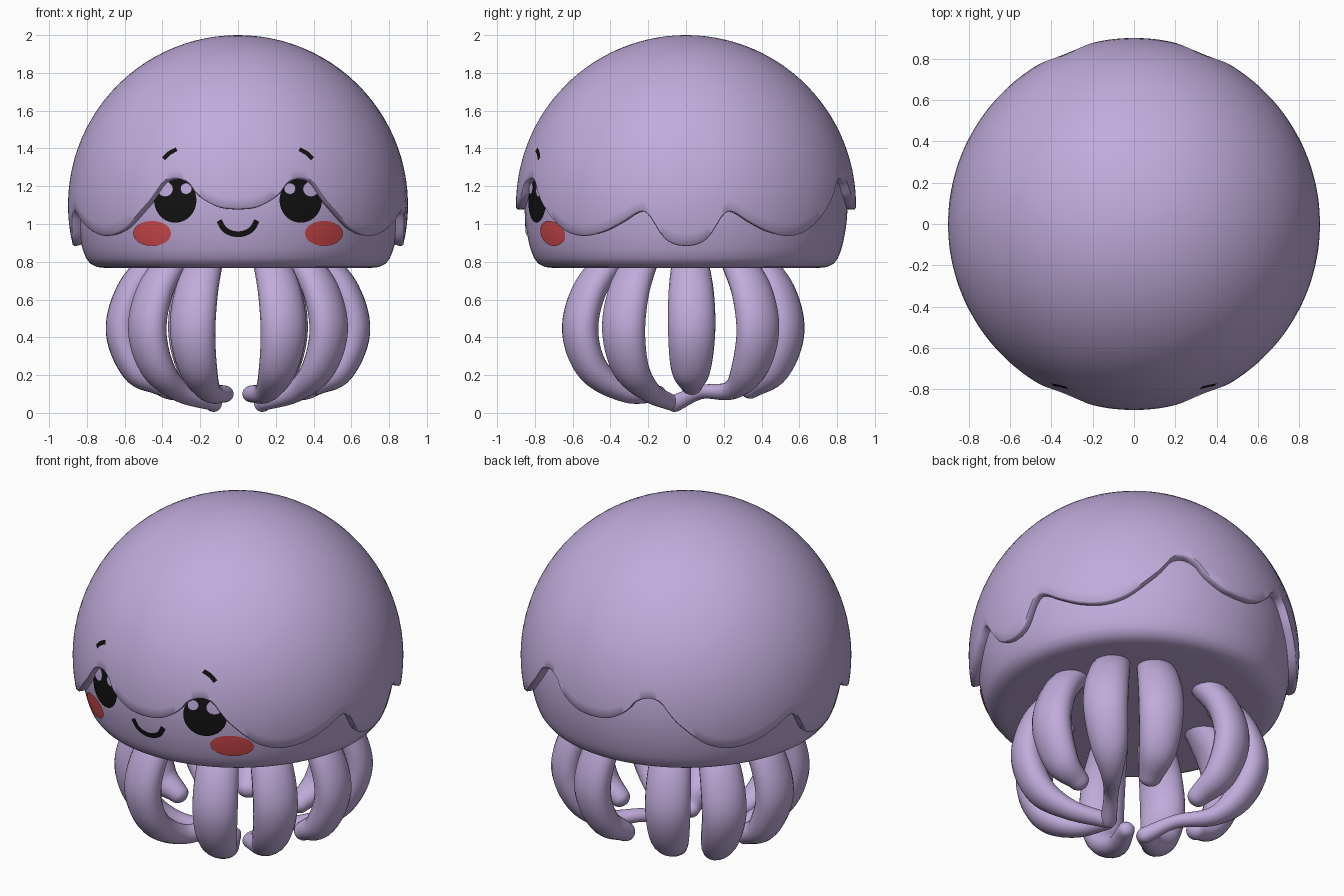
import bpy
import bmesh
from math import sin, cos, pi, sqrt, radians
from mathutils import Vector

cube = bpy.data.objects.get("Cube")
if cube:
    bpy.data.objects.remove(cube, do_unlink=True)

CENTER = Vector((0, 0, 1.1))
CAP_R, BODY_R = 0.9, 0.855


def material(name, color):
    m = bpy.data.materials.new(name)
    m.use_nodes = True
    m.diffuse_color = (*color, 1)
    m.node_tree.nodes["Principled BSDF"].inputs["Base Color"].default_value = (*color, 1)
    return m


LAVENDER = material("lavender", (0.53, 0.41, 0.71))
BLACK = material("black", (0.006, 0.006, 0.006))
RED = material("blush red", (0.66, 0.07, 0.075))


def grid(name, rows, mat, open_shell=False, caps=False):
    """Skin rows of points into a smooth surface, welding seams and poles."""
    bm = bmesh.new()
    vs = [[bm.verts.new(p) for p in row] for row in rows]
    for a, b in zip(vs, vs[1:]):
        for i in range(len(a) - 1):
            bm.faces.new((a[i], a[i + 1], b[i + 1], b[i]))
    if caps:
        bm.faces.new(vs[0][:-1])
        bm.faces.new(vs[-1][:-1])
    bmesh.ops.remove_doubles(bm, verts=bm.verts, dist=0.0004)
    bmesh.ops.recalc_face_normals(bm, faces=bm.faces)
    if open_shell:
        facing = sum(f.normal.dot(f.calc_center_median() - CENTER) * f.calc_area() for f in bm.faces)
        if facing < 0:
            bmesh.ops.reverse_faces(bm, faces=bm.faces)
    me = bpy.data.meshes.new(name)
    bm.to_mesh(me)
    bm.free()
    me.materials.append(mat)
    ob = bpy.data.objects.new(name, me)
    bpy.context.collection.objects.link(ob)
    bpy.ops.object.select_all(action='DESELECT')
    ob.select_set(True)
    bpy.context.view_layer.objects.active = ob
    bpy.ops.object.shade_smooth_by_angle(angle=radians(50))
    return ob


def catmull(points, steps):
    """Smooth curve through points of any dimension."""
    pts = [Vector(p) for p in points]
    pts = [2 * pts[0] - pts[1]] + pts + [2 * pts[-1] - pts[-2]]
    out = []
    for a, b, c, d in zip(pts, pts[1:], pts[2:], pts[3:]):
        for k in range(steps):
            t = k / steps
            out.append(0.5 * (2 * b + (c - a) * t + (2 * a - 5 * b + 4 * c - d) * t * t
                              + (3 * b - a - 3 * c + d) * t ** 3))
    return out + [pts[-2]]


# Scalloped cap: rim height by angle from the front, mirrored both ways
RIM = catmull([(0, 1.085), (6, 1.095), (11, 1.13), (14.5, 1.17), (17, 1.22), (21.5, 1.25),
               (26, 1.23), (29.5, 1.16), (33, 1.1), (42, 0.985), (51, 0.945), (60, 0.965),
               (68, 1.02), (73.5, 1.07), (77, 1.06), (82, 0.94), (86, 0.9), (90, 0.89)], 8)


def rim_height(deg):
    a = abs((deg + 180) % 360 - 180)
    a = min(a, 180 - a)
    for p, q in zip(RIM, RIM[1:]):
        if a <= q[0]:
            return p[1] + (q[1] - p[1]) * (a - p[0]) / max(q[0] - p[0], 1e-6)
    return RIM[-1][1]


def build_cap():
    seg, rings = 240, 28
    layers = [(k / rings, CAP_R) for k in range(rings + 1)]
    layers += [(1.006, 0.892), (1.007, 0.87), (1.004, 0.845)]
    rows = []
    for t, r in layers:
        row = []
        for i in range(seg + 1):
            az = 2 * pi * i / seg
            s = (rim_height(360 * i / seg) - CENTER.z) / CAP_R
            polar = t * (pi / 2 - Vector((sqrt(1 - s * s), s)).angle_signed(Vector((1, 0))))
            row.append(CENTER + r * Vector((sin(polar) * sin(az), -sin(polar) * cos(az), cos(polar))))
        rows.append(row)
    grid("cap", rows, LAVENDER, open_shell=True)


build_cap()

# Body under the cap: sphere band with a rounded lower edge and flat underside
profile = [(sqrt(BODY_R ** 2 - (z - 1.1) ** 2), z) for z in [1.5 - 0.04 * k for k in range(17)]]
profile = [(0, 1.5)] + profile + [(0.805, 0.82), (0.782, 0.79), (0.745, 0.772), (0.7, 0.767), (0, 0.767)]
grid("body", [[(r * sin(2 * pi * i / 96), -r * cos(2 * pi * i / 96), z) for i in range(97)]
              for r, z in profile], LAVENDER)


# Face details: thin plates wrapped on the rounded front
def plate(name, rows, radius, mat):
    wrap = [[(x, -sqrt(radius ** 2 - x * x - (z - CENTER.z) ** 2), z) for x, z in row] for row in rows]
    grid(name, wrap, mat, open_shell=True)


def disc(name, x, z, rx, rz, radius, mat):
    plate(name, [[(x + k / 6 * rx * cos(2 * pi * i / 40), z + k / 6 * rz * sin(2 * pi * i / 40))
                  for i in range(41)] for k in range(7)], radius, mat)


def stroke(name, path, width, radius, mat):
    pts = catmull(path, 8)
    rows = [[], [], []]
    for i, p in enumerate(pts):
        t = (pts[min(i + 1, len(pts) - 1)] - pts[max(i - 1, 0)]).normalized()
        side = Vector((-t.y, t.x)) * width / 2
        for row, k in zip(rows, (-1, 0, 1)):
            row.append(p + side * k)
    plate(name, rows, radius, mat)


for s, label in ((1, "left"), (-1, "right")):
    disc(label + "_eye", s * 0.332, 1.126, 0.112, 0.119, BODY_R + 0.008, BLACK)
    disc(label + "_eye_large_highlight", s * 0.386, 1.185, 0.041, 0.041, BODY_R + 0.016, LAVENDER)
    disc(label + "_eye_small_highlight", s * 0.275, 1.187, 0.03, 0.03, BODY_R + 0.016, LAVENDER)
    disc(label + "_cheek", s * 0.455, 0.95, 0.1, 0.066, BODY_R + 0.006, RED)
    stroke(label + "_eyebrow", [(s * 0.395, 1.345), (s * 0.365, 1.374), (s * 0.325, 1.396)],
           0.022, CAP_R + 0.006, BLACK)
stroke("mouth", [(-0.1, 1.018), (-0.075, 0.975), (-0.04, 0.953), (0, 0.946),
                 (0.04, 0.953), (0.075, 0.975), (0.1, 1.018)], 0.03, BODY_R + 0.006, BLACK)


# Tentacles: tapered oval tubes that bulge outward and curl in below
def tentacle(name, x, y, ends):
    out = Vector((x, y, 0))
    side = Vector((-y, x, 0)).normalized()
    # fraction of reach, height, half width across, half width outward
    stem = [(0.7, 0.82, 0.095, 0.075), (0.92, 0.64, 0.12, 0.085),
            (1, 0.43, 0.125, 0.09), (0.88, 0.23, 0.105, 0.08)]
    keys = [(x * f, y * f, z, a, b) for f, z, a, b in stem] + ends
    samples = catmull(keys, 7)
    spots = [(Vector(p[:3]), p[3], p[4]) for p in samples]
    tip_dir = (spots[-1][0] - spots[-2][0]).normalized()
    tip, a, b = spots[-1]
    for k in range(1, 6):
        g = k / 6 * pi / 2 + 0.12
        spots.append((tip + tip_dir * b * sin(g), a * cos(g), b * cos(g)))
    rows = []
    for i, (p, a, b) in enumerate(spots):
        t = spots[min(i + 1, len(spots) - 1)][0] - spots[max(i - 1, 0)][0]
        across = (side - t * side.dot(t) / t.length_squared).normalized()
        outward = across.cross(t).normalized()
        rows.append([p + across * a * cos(2 * pi * j / 20) + outward * b * sin(2 * pi * j / 20)
                     for j in range(21)])
    grid(name, rows, LAVENDER, caps=True)


for s, label in ((1, "left"), (-1, "right")):
    def curl(*ends):
        return [(s * x, y, z, a, b) for x, y, z, a, b in ends]

    tentacle(label + "_front_tentacle", s * 0.24, -0.56,
             curl((0.15, -0.32, 0.11, 0.065, 0.055), (0.07, -0.15, 0.1, 0.047, 0.045)))
    tentacle(label + "_front_side_tentacle", s * 0.48, -0.33,
             curl((0.3, -0.19, 0.11, 0.065, 0.055), (0.14, -0.08, 0.055, 0.045, 0.042)))
    tentacle(label + "_side_tentacle", s * 0.61, 0.03,
             curl((0.42, 0.03, 0.15, 0.06, 0.055)))
    tentacle(label + "_back_side_tentacle", s * 0.52, 0.38,
             curl((0.36, 0.24, 0.12, 0.06, 0.05), (0.23, 0.08, 0.11, 0.04, 0.037),
                  (0.13, -0.06, 0.05, 0.045, 0.045)))
    tentacle(label + "_back_tentacle", s * 0.25, 0.53,
             curl((0.17, 0.34, 0.13, 0.065, 0.055)))
